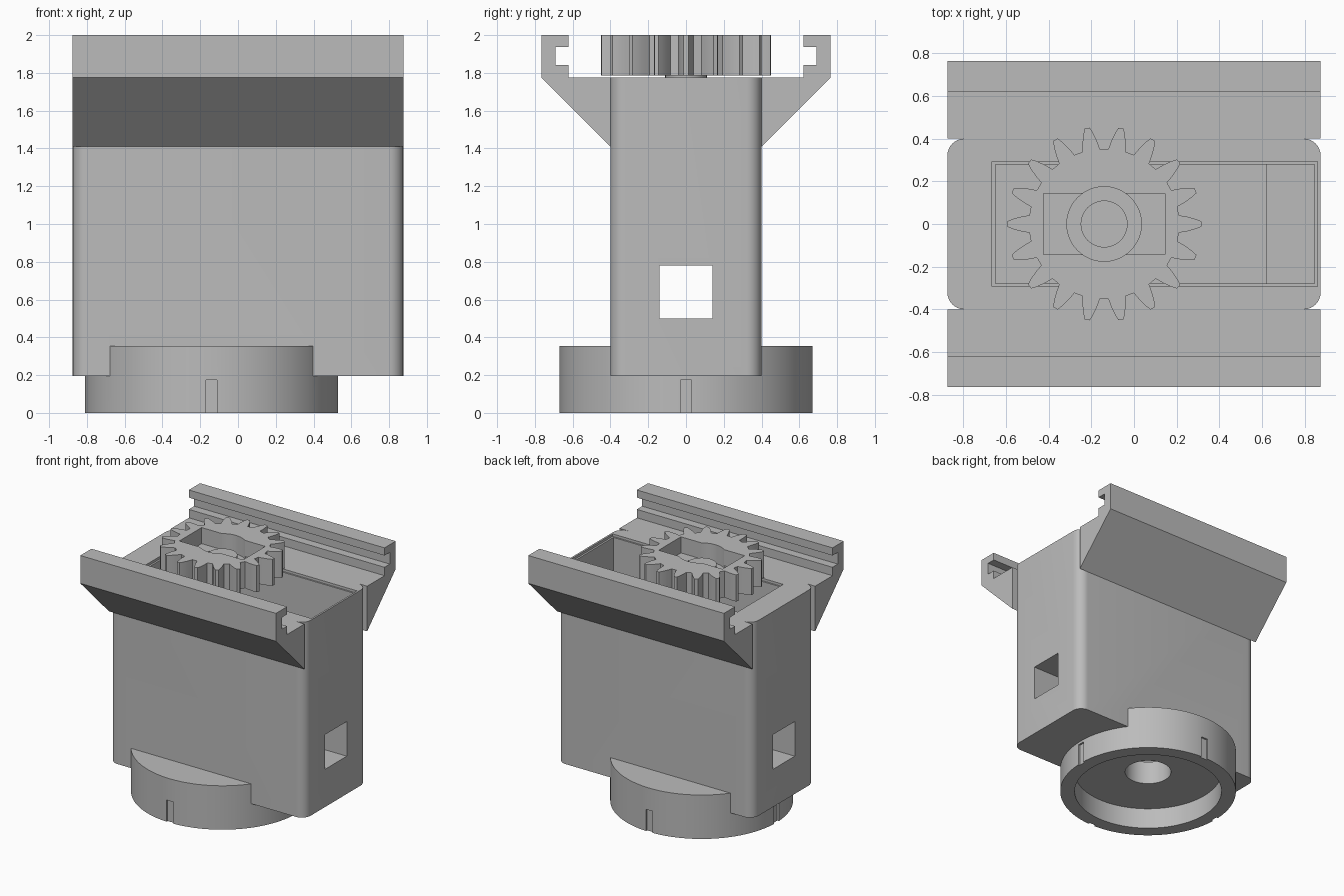
import bpy, bmesh, math
from mathutils import Matrix, Vector

cube = bpy.data.objects.get("Cube")
if cube:
    bpy.data.objects.remove(cube, do_unlink=True)

grey = bpy.data.materials.new("plain_grey")
grey.use_nodes = True
GREY = (0.5, 0.5, 0.5, 1)
grey.diffuse_color = GREY
grey.node_tree.nodes["Principled BSDF"].inputs["Base Color"].default_value = GREY

AXIS_X = -0.14    # shared axis of the gear and the round base
HALF_X = 0.875    # half length of the body and rails


def prism(name, points, low, high, along="z"):
    """Extrude a 2D outline along z, or a (y, z) outline along x."""
    bm = bmesh.new()
    place = (lambda a, b, c: (a, b, c)) if along == "z" else (lambda a, b, c: (c, a, b))
    face = bm.faces.new([bm.verts.new(place(a, b, low)) for a, b in points])
    new = bmesh.ops.extrude_face_region(bm, geom=[face])["geom"]
    shift = Vector(place(0, 0, high - low))
    bmesh.ops.translate(bm, vec=shift, verts=[v for v in new if isinstance(v, bmesh.types.BMVert)])
    bmesh.ops.recalc_face_normals(bm, faces=bm.faces)
    mesh = bpy.data.meshes.new(name)
    bm.to_mesh(mesh)
    bm.free()
    mesh.materials.append(grey)
    obj = bpy.data.objects.new(name, mesh)
    bpy.context.collection.objects.link(obj)
    return obj


def box(name, x0, x1, y0, y1, z0, z1):
    return prism(name, [(x0, y0), (x1, y0), (x1, y1), (x0, y1)], z0, z1)


def circle(r, n=96):
    return [(AXIS_X + r * math.cos(math.tau * i / n), r * math.sin(math.tau * i / n)) for i in range(n)]


def boolean(obj, others, operation="DIFFERENCE"):
    """Apply each boolean in turn and remove its helper."""
    bpy.context.view_layer.objects.active = obj
    for other in others:
        other.hide_render = True
        mod = obj.modifiers.new("bool", "BOOLEAN")
        mod.operation = operation
        mod.solver = "EXACT"
        mod.object = other
        bpy.ops.object.modifier_apply(modifier=mod.name)
        bpy.data.objects.remove(other, do_unlink=True)


def smooth(obj):
    bpy.ops.object.select_all(action="DESELECT")
    obj.select_set(True)
    bpy.context.view_layer.objects.active = obj
    bpy.ops.object.shade_smooth_by_angle(angle=math.radians(25))


# Housing with rounded upright corners
R = 0.08
outline = []
for corner, (sx, sy) in enumerate([(1, 1), (-1, 1), (-1, -1), (1, -1)]):
    for i in range(9):
        a = math.pi / 2 * (corner + i / 8)
        outline.append((sx * (HALF_X - R) + R * math.cos(a), sy * (0.4 - R) + R * math.sin(a)))
housing = prism("housing", outline, 0.195, 1.775)

# Round base
boolean(housing, [prism("base", circle(0.67), 0, 0.355)], "UNION")

# Deep pocket with a raised ledge, a shallow rim step and square side ports
cutters = [
    box("pocket", -0.65, 0.62, -0.28, 0.28, 0.36, 1.9),
    box("ledge_pocket", 0.5, 0.845, -0.28, 0.28, 1.0, 1.9),
    box("rim_step", -0.665, 0.86, -0.292, 0.292, 1.755, 1.9),
    box("side_ports", -1, 1, -0.14, 0.14, 0.5, 0.78),
    prism("base_recess", circle(0.56), -0.1, 0.17),
    prism("base_hole", circle(0.175, 48), 0.1, 0.5),
]
# Four shallow grooves around the base
for i in range(4):
    groove = box("groove", 0.655, 0.75, -0.03, 0.03, -0.1, 0.175)
    groove.data.transform(Matrix.Translation((AXIS_X, 0, 0)) @ Matrix.Rotation(i * math.pi / 2, 4, "Z"))
    cutters.append(groove)
boolean(housing, cutters)
smooth(housing)

# Slotted guide rails on angled brackets
profile = [(0.4, 1.41), (0.765, 1.775), (0.765, 2), (0.622, 2), (0.622, 1.938), (0.69, 1.938),
           (0.69, 1.843), (0.622, 1.843), (0.622, 1.775), (0.4, 1.775)]
for name, side in (("front_rail", -1), ("back_rail", 1)):
    prism(name, [(side * y, z) for y, z in profile], -HALF_X, HALF_X, "x")

# Spur gear with tapered teeth
TEETH = 18
tooth = [(0.35, -0.041), (0.39, -0.034), (0.43, -0.023), (0.456, -0.012)]
tooth += [(r, -w) for r, w in reversed(tooth)]
teeth = []
for i in range(TEETH):
    a = math.tau * i / TEETH
    c, s = math.cos(a), math.sin(a)
    teeth += [(AXIS_X + r * c - w * s, r * s + w * c) for r, w in tooth]
gear = prism("gear", teeth, 1.785, 2)
boolean(gear, [
    box("horn_slot", AXIS_X - 0.285, AXIS_X + 0.285, -0.142, 0.142, 1.87, 2.1),
    prism("hub_bore", circle(0.175, 48), 1.85, 2.1),
])
smooth(gear)

# Drive shaft through the gear
smooth(prism("drive_shaft", circle(0.11, 48), 1.75, 1.91))
